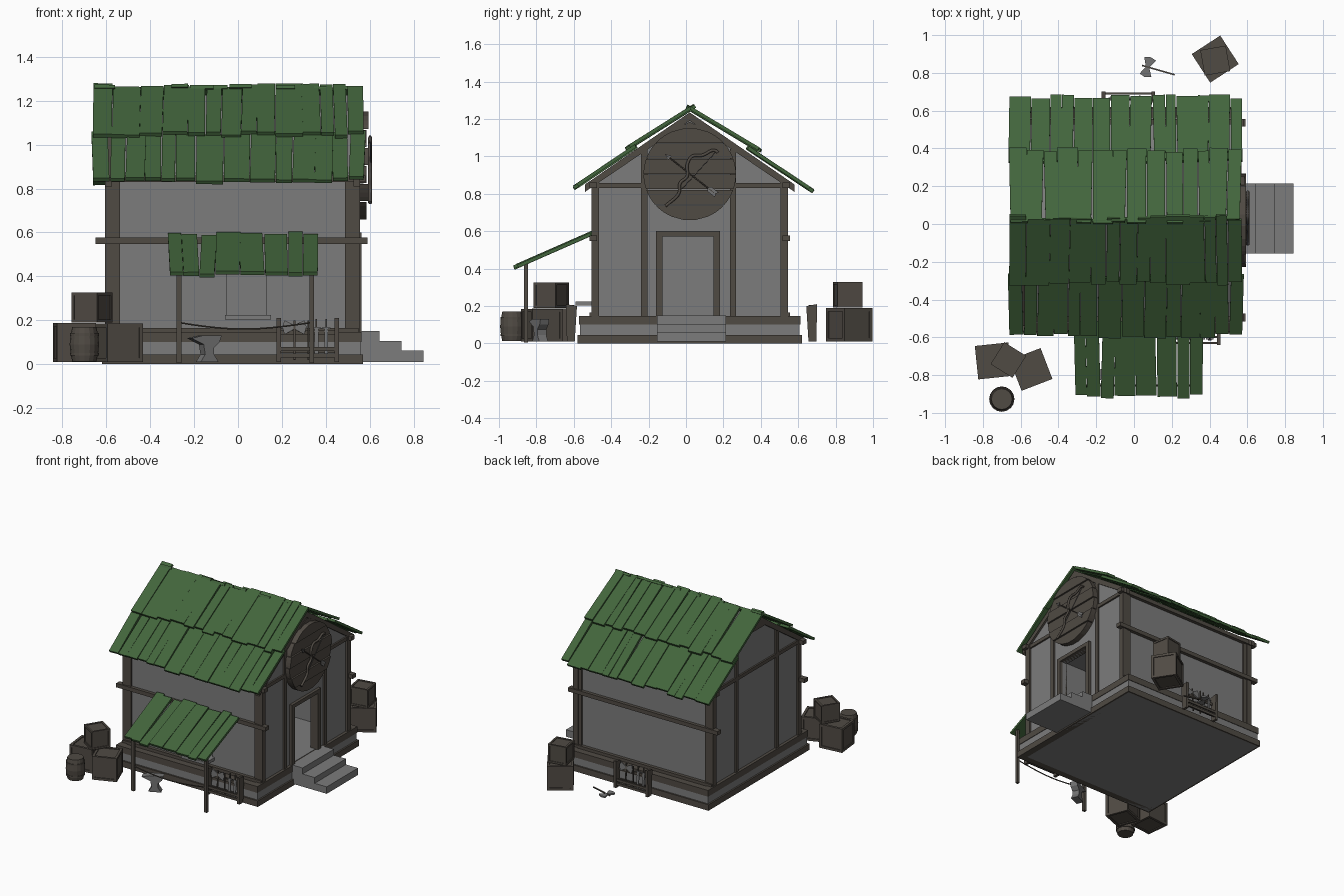
import bpy, bmesh, math, random
from mathutils import Matrix, Vector

random.seed(4)
if "Cube" in bpy.data.objects:
    bpy.data.objects.remove(bpy.data.objects["Cube"])


def material(name, rgb):
    m = bpy.data.materials.new(name)
    m.use_nodes = True
    m.diffuse_color = (*rgb, 1)
    m.node_tree.nodes["Principled BSDF"].inputs["Base Color"].default_value = (*rgb, 1)
    return m


WOOD = material("dark wood", (0.08, 0.069, 0.057))
STONE = material("grey stone", (0.2, 0.2, 0.2))
GREEN = material("green shingles", (0.055, 0.13, 0.045))
METAL = material("grey metal", (0.17, 0.17, 0.17))


def place(x=0, y=0, z=0, turn=0, axis='Z'):
    return Matrix.Translation((x, y, z)) @ Matrix.Rotation(math.radians(turn), 4, axis)


def box(bm, lo, hi, m=Matrix(), mat=0):
    """Axis-aligned box between two corners, then moved by m."""
    lo, hi = Vector(lo), Vector(hi)
    size = Matrix.Diagonal((*(hi - lo), 1))
    made = bmesh.ops.create_cube(bm, size=1, matrix=m @ Matrix.Translation((lo + hi) / 2) @ size)
    for f in {f for v in made["verts"] for f in v.link_faces}:
        f.material_index = mat


def prism(bm, outline, axis, start, end, m=Matrix(), mat=0):
    """Outline in the plane across an axis (0 = x, 1 = y, 2 = z), extruded along it."""
    def at(p, t):
        q = list(p)
        q.insert(axis, t)
        return m @ Vector(q)
    a = [bm.verts.new(at(p, start)) for p in outline]
    b = [bm.verts.new(at(p, end)) for p in outline]
    n = len(a)
    faces = [bm.faces.new(a), bm.faces.new(b[::-1])]
    faces += [bm.faces.new((a[i], b[i], b[(i + 1) % n], a[(i + 1) % n])) for i in range(n)]
    for f in faces:
        f.material_index = mat


def finish(name, bm, *mats):
    bmesh.ops.recalc_face_normals(bm, faces=bm.faces)
    me = bpy.data.meshes.new(name)
    bm.to_mesh(me)
    bm.free()
    for m in mats:
        me.materials.append(m)
    ob = bpy.data.objects.new(name, me)
    bpy.context.collection.objects.link(ob)
    return ob


def boxes(name, mat, pairs):
    bm = bmesh.new()
    for lo, hi in pairs:
        box(bm, lo, hi)
    return finish(name, bm, mat)


def tube(name, points, radius, mat):
    cu = bpy.data.curves.new(name, 'CURVE')
    cu.dimensions = '3D'
    cu.bevel_depth, cu.bevel_resolution, cu.resolution_u = radius, 1, 4
    cu.use_fill_caps = True
    sp = cu.splines.new('NURBS')
    sp.points.add(len(points) - 1)
    for p, co in zip(sp.points, points):
        p.co = (*co, 1)
    sp.use_endpoint_u, sp.order_u = True, 3
    cu.materials.append(mat)
    ob = bpy.data.objects.new(name, cu)
    bpy.context.collection.objects.link(ob)
    bpy.ops.object.select_all(action='DESELECT')
    ob.select_set(True)
    bpy.context.view_layer.objects.active = ob
    bpy.ops.object.convert(target='MESH')


# Platform: stone core with timber bands, and stone steps at the door
L, R, F, B, MID = -0.62, 0.57, -0.58, 0.62, 0.02
boxes("platform_core", STONE, [((L + .012, F + .012, 0), (R - .012, B - .012, .14))])
bands = []
for low, high, grow in ((0, .045, 0), (.1, .147, -.008)):
    l, r, f, b = L - grow, R + grow, F - grow, B + grow
    bands += [((l, f, low), (r, f + .05, high)), ((l, b - .05, low), (r, b, high)),
              ((l, f + .05, low), (l + .05, b - .05, high)),
              ((r - .05, f + .05, low), (r, b - .05, high))]
boxes("platform_timbers", WOOD, bands)
boxes("steps", STONE, [((.55, -.155, .01), (x, .215, z)) for x, z in ((.645, .15), (.745, .105), (.845, .062))])

# Hollow gabled walls with a doorway and a shop window
bm = bmesh.new()
prism(bm, [(-.49, .13), (.53, .13), (.53, .87), (MID, 1.225), (-.49, .87)], 0, -.59, .54)
walls = finish("walls", bm, STONE)
cutters = [((-.55, -.45, .147), (.5, .49, .82)),
           ((.45, -.125, .15), (.6, .147, .572)),
           ((-.05, -.55, .225), (.13, -.4, .42))]
for lo, hi in cutters:
    cut = boxes("cutter", STONE, [(lo, hi)])
    cut.hide_render = True
    mod = walls.modifiers.new("opening", 'BOOLEAN')
    mod.operation, mod.solver, mod.object = 'DIFFERENCE', 'EXACT', cut
    bpy.context.view_layer.objects.active = walls
    bpy.ops.object.modifier_apply(modifier=mod.name)
    bpy.data.objects.remove(cut)
boxes("window_shelf", STONE, [((-.06, -.59, .203), (.15, -.48, .225))])

# Timber frame: posts, rails, gable studs, tie beams and rafters
frame = []
for x in (-.605, .515):
    for y in (-.505, .505):
        frame.append(((x, y, .14), (x + .04, y + .04, .86)))
for x in (-.605, .487):
    frame += [((x, y, .14), (x + .068, y + .01, .86)) for y in (-.501, .531)]
for y in (-.515, .515):
    frame += [((-.65, y, .547), (.59, y + .04, .577)), ((-.64, y, .83), (.58, y + .04, .86)),
              ((-.6, y, .14), (.55, y + .04, .165))]
for x in (-.602, .527):
    frame += [((x, y, .14), (x + .025, y + .033, 1.04)) for y in (-.24, .235)]
    frame.append(((x, -.5, .83), (x + .025, .54, .857)))
boxes("timber_frame", WOOD, frame)
bm = bmesh.new()
for x in (-.605, .525):
    for s in (-1, 1):
        prism(bm, [(MID, 1.235), (MID + s * .56, .85), (MID + s * .56, .81), (MID, 1.19)], 0, x, x + .03)
    prism(bm, [(-.08, 1.125), (.12, 1.125), (.09, 1.15), (.02, 1.185), (-.05, 1.15)], 0, x, x + .035)
finish("gable_rafters", bm, WOOD)
boxes("door_frame", WOOD, [((.5, -.16, .147), (.562, -.125, .6)), ((.5, .147, .147), (.562, .182, .6)),
                           ((.5, -.125, .572), (.562, .147, .6))])


# Roof: overlapping rows of uneven planks
def shingles(bm, x0, x1, low, high, count):
    lo, hi = Vector((0, *low)), Vector((0, *high))
    d = (hi - lo).normalized()
    n = Vector((1, 0, 0)).cross(d)
    if n.z < 0:
        n = -n
    basis = Matrix((Vector((1, 0, 0)), d, n)).transposed().to_4x4()
    weights = [random.uniform(.6, 1.3) for _ in range(count)]
    x, length = x0, (hi - lo).length
    for w in weights:
        w *= (x1 - x0) / sum(weights)
        m = Matrix.Translation(lo + Vector((x + w / 2, 0, 0)) + n * random.uniform(-.004, .004)) @ basis
        m = m @ Matrix.Rotation(random.uniform(-.025, .025), 4, 'Z')
        half = w / 2 - random.uniform(.0, .003)
        box(bm, (-half, random.uniform(-.015, .015), -.009),
            (half, length + random.uniform(-.02, .01), .009), m)
        x += w


for name, rows in (("front_roof", (((-.59, .837), (-.27, 1.052)), ((-.31, 1.045), (.04, 1.265)))),
                   ("back_roof", (((.67, .82), (.33, 1.045)), ((.39, 1.035), (.01, 1.262))))):
    bm = bmesh.new()
    for low, high in rows:
        shingles(bm, -.662, .573, low, high, 14)
    finish(name, bm, GREEN)

# Awning on two posts with a slack rope between them
bm = bmesh.new()
shingles(bm, -.31, .365, (-.91, .41), (-.5, .59), 8)
finish("awning", bm, GREEN)
boxes("awning_posts", WOOD, [((x, -.866, .005), (x + .022, -.844, .425)) for x in (-.28, .325)])
tube("rope", [(-.27, -.855, .19), (-.1, -.855, .16), (.15, -.855, .16), (.335, -.855, .19)], .004, WOOD)

# Round plank sign with bow and arrow
bm = bmesh.new()
rad, cz, planks = .247, .905, 6
for i in range(planks):
    zs = [rad * (-1 + 2 * (i + k / 4) / planks) for k in range(5)]
    zs[0] += .002
    zs[-1] -= .002
    side = [(math.sqrt(max(rad * rad - z * z, 1e-4)), z) for z in zs]
    outline = [(MID + w, cz + z) for w, z in side] + [(MID - w, cz + z) for w, z in reversed(side)]
    prism(bm, outline, 0, .545, .586 + .008 * (i % 2))
finish("round_sign", bm, WOOD)
X = .602
tube("bow", [(X, y, z) for y, z in ((.17, 1.02), (.15, 1.045), (.09, 1.0), (.03, 1.01), (.0, .95), (.015, .89),
                                    (-.04, .86), (-.03, .8), (-.09, .75), (-.11, .735))], .009, WOOD)
tube("bow_string", [(X, .165, 1.03), (X, -.1, .74)], .002, METAL)
tube("arrow_shaft", [(X + .004, -.11, 1.01), (X + .004, .15, .805)], .004, WOOD)
bm = bmesh.new()
m = place(X, .02, .908, -38.2, 'X')
prism(bm, [(-.17, 0), (-.135, .014), (-.135, -.014)], 0, .001, .007, m)
prism(bm, [(.12, 0), (.135, .016), (.185, .016), (.175, 0), (.185, -.016), (.135, -.016)], 0, .001, .007, m)
finish("arrow_tips", bm, METAL)


# Crates: inset body, bars on all twelve edges and a few boards
def crate(name, x, y, z, size, turn):
    bm = bmesh.new()
    m, h, t = place(x, y, z + size / 2, turn), size / 2, size * .1
    i = h - t * .35
    box(bm, (-i, -i, -i), (i, i, i), m)
    for a in (-h, h - t):
        for b in (-h, h - t):
            box(bm, (-h, a, b), (h, a + t, b + t), m)
            box(bm, (a, -h, b), (a + t, h, b + t), m)
            box(bm, (a, b, -h), (a + t, b + t, h), m)
    finish(name, bm, WOOD)


crate("front_crate_left", -.745, -.725, .01, .178, 6)
crate("front_crate_right", -.545, -.77, .01, .175, 21)
crate("front_crate_top", -.665, -.72, .19, .137, -32)
crate("back_crate_lower", .43, .873, .01, .18, 33)
crate("back_crate_upper", .43, .865, .192, .137, 10)

# Barrel
bm = bmesh.new()
rings = [(.055, .012), (.063, .05), (.067, .09), (.063, .132), (.055, .17)]
for (r0, z0), (r1, z1) in zip(rings, rings[1:]):
    bmesh.ops.create_cone(bm, segments=16, radius1=r0, radius2=r1, depth=z1 - z0, cap_ends=True,
                          matrix=place(-.7, -.927, (z0 + z1) / 2))
for z in (.045, .135):
    bmesh.ops.create_cone(bm, segments=16, radius1=.066, radius2=.066, depth=.012, cap_ends=True,
                          matrix=place(-.7, -.927, z))
finish("barrel", bm, WOOD)

# Anvil
bm = bmesh.new()
prism(bm, [(-.045, .01), (.045, .01), (.022, .045), (.022, .075), (.05, .1), (.06, .13), (-.035, .13),
           (-.09, .118), (-.03, .09), (-.022, .045)], 1, -.026, .026, place(-.14, -.78, 0, 25))
finish("anvil", bm, METAL)


def axe(bm, m, length, wood, steel):
    box(bm, (-.004, -.004, 0), (.004, .004, length), m, wood)
    for s in (-1, 1):
        prism(bm, [(s * .004, length - .02), (s * .045, length), (s * .055, length - .03),
                   (s * .045, length - .065), (s * .004, length - .042)], 1, -.005, .005, m, steel)


# Weapon racks: side boards, rails, two swords, a spear and an axe
def rack(name, m):
    bm = bmesh.new()
    for x in (-.142, .122):
        prism(bm, [(-.022, .01), (.02, .01), (.032, .2), (-.026, .21)], 0, x, x + .02, m)
    for y, z in ((-.02, .03), (-.02, .06), (.012, .05), (.012, .135)):
        box(bm, (-.13, y, z), (.13, y + .01, z + .018), m)
    axe(bm, m @ place(-.06, .0, .02, -4, 'X'), .18, 0, 1)
    for x in (.04, .085):
        sword = m @ place(x, 0, .03, -4, 'X')
        prism(bm, [(0, 0), (.009, .02), (.009, .13), (-.009, .13), (-.009, .02)], 1, -.003, .003, sword, 1)
        box(bm, (-.02, -.005, .13), (.02, .005, .137), sword, 1)
        box(bm, (-.004, -.004, .137), (.004, .004, .175), sword)
    box(bm, (.0, -.004, .02), (.007, .004, .2), m)
    finish(name, bm, WOOD, METAL)


rack("front_rack", place(.317, -.615, 0))
rack("back_rack", place(-.03, .675, 0, 180))

# Axe lying on the ground
bm = bmesh.new()
axe(bm, place(.215, .79, .02, 74) @ Matrix.Rotation(math.radians(-90), 4, 'X'), .18, 0, 1)
finish("ground_axe", bm, WOOD, METAL)
